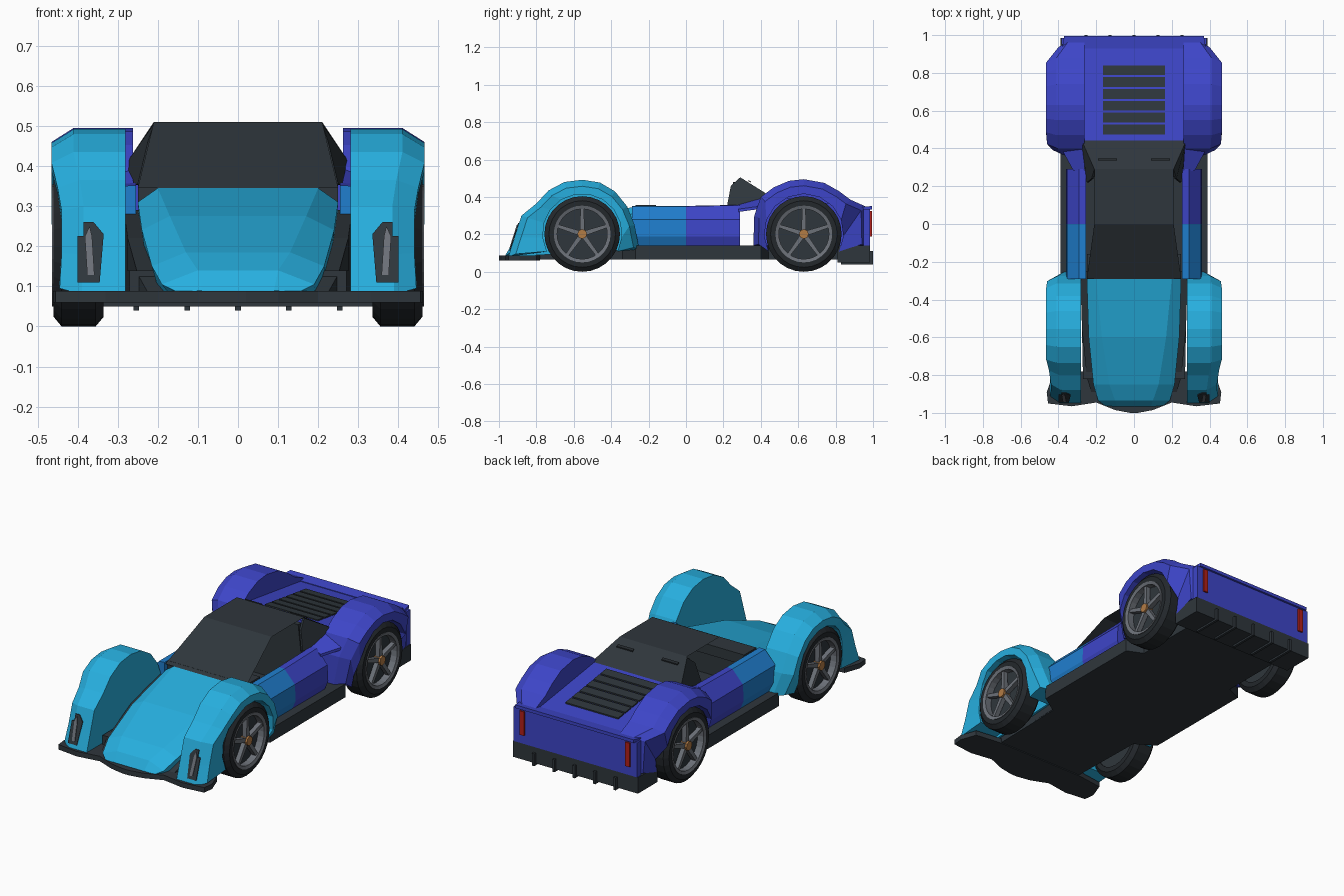
import bpy, bmesh, math
from mathutils import Vector

cube = bpy.data.objects.get("Cube")
if cube:
    bpy.data.objects.remove(cube)


def material(name, rgb):
    m = bpy.data.materials.new(name)
    m.use_nodes = True
    m.diffuse_color = (*rgb, 1)
    m.node_tree.nodes["Principled BSDF"].inputs["Base Color"].default_value = (*rgb, 1)
    return m


TEAL = material("teal paint", (.02, .43, .74))
BLUE = material("mid blue paint", (.014, .21, .62))
INDIGO = material("indigo paint", (.047, .06, .58))
DARK = material("dark carbon", (.028, .037, .045))
TYRE = material("tyre rubber", (.017, .021, .025))
RIM = material("grey metal", (.15, .165, .19))
COPPER = material("copper hub", (.45, .2, .06))
RED = material("red lamp", (.45, .014, .01))


def build(name, bm, *mats, rule=None):
    bmesh.ops.recalc_face_normals(bm, faces=bm.faces)
    if rule:
        for f in bm.faces:
            f.material_index = rule(f.calc_center_median())
    me = bpy.data.meshes.new(name)
    bm.to_mesh(me)
    bm.free()
    for m in mats:
        me.materials.append(m)
    ob = bpy.data.objects.new(name, me)
    bpy.context.collection.objects.link(ob)
    return ob


def loft(name, rings, *mats, loop=False, rule=None):
    """Skin closed rings in order; cap the ends unless they loop."""
    bm = bmesh.new()
    vs = [[bm.verts.new(p) for p in r] for r in rings]
    n = len(rings[0])
    pairs = list(zip(vs, vs[1:])) + ([(vs[-1], vs[0])] if loop else [])
    for a, b in pairs:
        for i in range(n):
            j = (i + 1) % n
            bm.faces.new((a[i], a[j], b[j], b[i]))
    if not loop:
        bm.faces.new(vs[0])
        bm.faces.new(vs[-1])
    return build(name, bm, *mats, rule=rule)


def slab(name, pts, vec, mat):
    """Flat polygon pushed along a vector."""
    return loft(name, [pts, [Vector(p) + Vector(vec) for p in pts]], mat)


def sheet(name, pts, mat):
    bm = bmesh.new()
    bm.faces.new([bm.verts.new(p) for p in pts])
    return build(name, bm, mat)


def box(name, x0, x1, y0, y1, z0, z1, mat):
    return slab(name, [(x0, y0, z0), (x1, y0, z0), (x1, y1, z0), (x0, y1, z0)],
                (0, 0, z1 - z0), mat)


def plan(name, half, z0, z1, mat):
    """Symmetric plate from a half outline seen from above."""
    pts = half + [(-x, y) for x, y in reversed(half)]
    return slab(name, [(x, y, z0) for x, y in pts], (0, 0, z1 - z0), mat)


def mirrored(half):
    return half + [(-x, y, z) for x, y, z in reversed(half)]


# Floor, splitter and diffuser
plan("splitter", [(.02, -1), (.1, -.985), (.2, -.945), (.33, -.965), (.455, -.95),
                  (.462, -.89), (.43, -.8), (.28, -.78)], .06, .088, DARK)
plan("floor", [(.27, -.82), (.28, -.34), (.39, -.27), (.39, .4), (.3, .44),
               (.3, .83), (.39, .86)], .065, .14, DARK)
plan("diffuser", [(.39, .81), (.39, .985)], .05, .14, DARK)
for i in range(-2, 3):
    box("diffuser_fin", i * .127 - .007, i * .127 + .007, .83, 1, .04, .11, DARK)

# Hood: crowned loft from nose to cowl, over a wider dark channel
hood = [(-.965, .09, .09, .15), (-.935, .14, .1, .19), (-.85, .185, .13, .215),
        (-.6, .275, .17, .24), (-.29, .345, .2, .25)]
rings, channel = [], []
for y, z, xin, xout in hood:
    low = max(z - .035, .085)
    rings.append(mirrored([(xin, y, z), (xout, y, low), (xout - .02, y, .08)]))
    channel.append(mirrored([(xout + .035, y + .04, max(low - .02, .08)),
                             (xout + .035, y + .04, .07)]))
loft("hood", rings, TEAL)
loft("hood_channel", channel, DARK)

# Cabin: thin windscreen, roof and rear slope
FRONT, TOP, BACK, TAIL = (.25, -.29, .345), (.21, 0, .51), (.21, .29, .51), (.28, .45, .405)
for name, a, b in (("windscreen", FRONT, TOP), ("roof", TOP, BACK), ("rear_slope", BACK, TAIL)):
    sheet(name, mirrored([a, b]), DARK)
slab("bulkhead", mirrored([(.2, .25, .48), (.24, .25, .13)]), (0, .03, 0), DARK)
box("dashboard", -.25, .25, -.27, -.16, .3, .357, DARK)

# Engine deck, tail panel, lip and louvres


def deck_z(y):
    return .41 - (y - .44) * .14


loft("engine_deck", [mirrored([(.29, y, deck_z(y)), (.29, y, .14)]) for y in (.42, .97)], INDIGO)
box("tail_panel", -.385, .385, .95, .985, .14, .335, INDIGO)
slab("tail_lip", mirrored([(.38, .93, .345), (.37, .995, .352)]), (0, 0, -.018), INDIGO)
for i in range(6):
    y = .475 + i * .0625
    slab("louvre", mirrored([(.165, y, deck_z(y)), (.165, y + .052, deck_z(y + .052))]),
         (0, 0, .007), DARK)


def arch_shape(name, s, centre, outline, xin, mat):
    """Wheel arch from (y, z, outer x) points around a wheel centre."""
    n = len(outline)
    rings, wall = [], []
    for i, (y, z, xo) in enumerate(outline):
        t = math.radians(207 - 234 * i / (n - 1))
        ay, az = centre + .212 * math.cos(t), .205 + .212 * math.sin(t)
        sy, sz = y + (centre - y) * .1, z + (.205 - z) * .12
        rings.append([(s * xin, y, z), (s * (xo - .055), y, z), (s * xo, sy, sz),
                      (s * xo, ay, az), (s * xin, ay, az)])
        wall.append((s * xin, y, z))
    loft(name, rings, mat)
    slab(name + "_inner_wall", wall, (s * .012, 0, 0), mat)


front_outline = [(-.95, .08, .445), (-.918, .18, .44), (-.88, .3, .44), (-.8, .365, .45),
                 (-.735, .435, .465), (-.65, .48, .465), (-.555, .492, .465),
                 (-.46, .477, .465), (-.38, .43, .465), (-.315, .35, .465),
                 (-.275, .25, .46), (-.25, .12, .42)]
rear_outline = [(.36, .14, .4), (.365, .3, .43), (.4, .4, .46), (.47, .452, .465),
                (.55, .486, .465), (.63, .495, .465), (.74, .475, .465),
                (.82, .43, .465), (.88, .385, .465), (.97, .345, .4), (.975, .14, .39)]


def wheel(name, s, y):
    def ring_band(part, profile, mat, sides=28):
        rings = []
        for k in range(sides):
            t = 2 * math.pi * k / sides
            rings.append([(s * x, y + r * math.cos(t), .202 + r * math.sin(t))
                          for r, x in profile])
        loft(name + part, rings, mat, loop=True)

    def disc(part, r, x0, x1, mat, sides=28):
        pts = [(s * x0, y + r * math.cos(2 * math.pi * k / sides),
                .202 + r * math.sin(2 * math.pi * k / sides)) for k in range(sides)]
        slab(name + part, pts, (s * (x1 - x0), 0, 0), mat)

    ring_band("_tyre", [(.15, .335), (.178, .335), (.202, .355), (.202, .44),
                        (.178, .46), (.15, .46)], TYRE)
    ring_band("_rim", [(.134, .4), (.152, .4), (.152, .464), (.134, .458)], RIM)
    disc("_backing", .15, .34, .42, DARK)
    disc("_hub", .026, .42, .462, COPPER, 8)
    # Five tapered spokes
    for k in range(5):
        t = math.radians(90 + 72 * k)
        d, n = Vector((0, math.cos(t), math.sin(t))), Vector((0, -math.sin(t), math.cos(t)))
        c = Vector((s * .425, y, .202))
        slab(name + "_spoke", [c + d * r + n * w for r, w in
                               ((.018, .013), (.14, .009), (.14, -.009), (.018, -.013))],
             (s * .026, 0, 0), RIM)


for s, side in ((1, "left_"), (-1, "right_")):
    arch_shape(side + "front_fender", s, -.555, front_outline, .28, TEAL)
    arch_shape(side + "rear_fender", s, .63, rear_outline, .262, INDIGO)
    wheel(side + "front_wheel", s, -.555)
    wheel(side + "rear_wheel", s, .63)

    # Door: blue front half, indigo rear half
    section = [(.255, .352), (.29, .35), (.355, .28), (.36, .19), (.335, .13), (.255, .13)]
    loft(side + "door", [[(s * x, y, z + (.006 if y > 0 and z > .3 else 0)) for x, z in section]
                         for y in (-.29, 0, .29)], BLUE, INDIGO, rule=lambda c: int(c.y > 0))
    slab(side + "door_bridge", [(s * .26, .28, .358), (s * .32, .28, .335),
                                (s * .38, .39, .35), (s * .27, .43, .4)], (0, 0, -.015), INDIGO)

    # Rear pillar and roof slots
    slab(side + "rear_pillar", [(s * .21, .29, .505), (s * .28, .45, .405), (s * .275, .41, .35),
                                (s * .25, .22, .355), (s * .225, .24, .46)], (s * -.01, 0, 0), DARK)
    slab(side + "vent_slot", [(s * .09, .335, .484), (s * .19, .335, .484),
                              (s * .19, .347, .477), (s * .09, .347, .477)], (0, 0, .006), TYRE)

    # Headlamp plates lying on the sloped fender front
    def lamp(part, outline, depth, mat):
        slab(side + part, [(s * x, -.95 + (z - .08) * .318, z) for x, z in outline],
             (0, -depth, 0), mat)
    lamp("lamp_recess", [(.345, .11), (.4, .11), (.4, .225), (.385, .225), (.385, .26),
                         (.36, .26), (.335, .23)][::-1], .005, DARK)
    lamp("lamp_strip", [(.358, .128), (.376, .128), (.382, .225), (.37, .25), (.364, .225)],
         .009, RIM)

    # Tail lamp
    box(side + "tail_lamp", s * .33 - .014, s * .33 + .014, .985, .994, .19, .325, RED)
